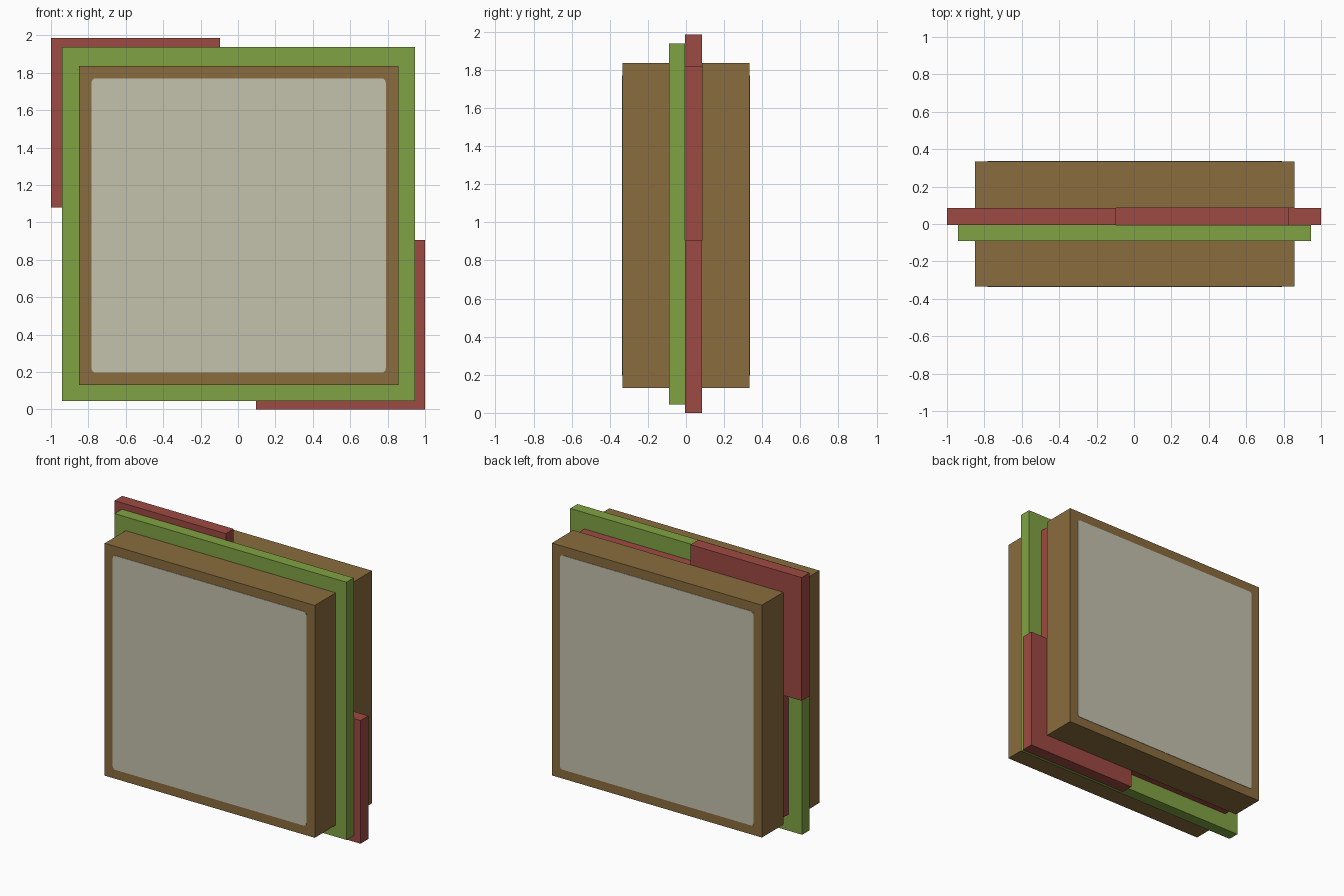
import bpy, bmesh, math

if "Cube" in bpy.data.objects:
    bpy.data.objects.remove(bpy.data.objects["Cube"])


def material(name, rgb):
    lin = [((c / 255 + 0.055) / 1.055) ** 2.4 for c in rgb]
    m = bpy.data.materials.new(name)
    m.diffuse_color = (*lin, 1)
    m.use_nodes = True
    m.node_tree.nodes["Principled BSDF"].inputs["Base Color"].default_value = m.diffuse_color
    return m


brown = material("brown", (138, 108, 61))
cream = material("pale cream", (196, 194, 174))
green = material("green", (128, 162, 67))
red = material("brick red", (158, 74, 66))


def slab(name, outline, y0, y1, mat):
    """Extrude an x-z outline from y0 to y1."""
    bm = bmesh.new()
    face = bm.faces.new([bm.verts.new((x, y0, z)) for x, z in outline])
    ext = bmesh.ops.extrude_face_region(bm, geom=[face])
    for v in ext["geom"]:
        if isinstance(v, bmesh.types.BMVert):
            v.co.y = y1
    bmesh.ops.recalc_face_normals(bm, faces=bm.faces)
    me = bpy.data.meshes.new(name)
    bm.to_mesh(me)
    bm.free()
    me.materials.append(mat)
    ob = bpy.data.objects.new(name, me)
    bpy.context.collection.objects.link(ob)
    return ob


def rect(x0, x1, z0, z1, r=0.0, steps=4):
    """Rectangle outline, optionally with rounded corners."""
    if r == 0:
        return [(x0, z0), (x1, z0), (x1, z1), (x0, z1)]
    centres = [(x1 - r, z1 - r), (x0 + r, z1 - r), (x0 + r, z0 + r), (x1 - r, z0 + r)]
    pts = []
    for i, (cx, cz) in enumerate(centres):
        for s in range(steps + 1):
            a = math.pi / 2 * (i + s / steps)
            pts.append((cx + r * math.cos(a), cz + r * math.sin(a)))
    return pts


# Front and back casings, each with an inset-looking pale panel
for side, sign, inner in (("front", -1, 0.09), ("back", 1, 0.085)):
    slab(side + "_casing", rect(-0.85, 0.857, 0.13, 1.837), sign * inner, sign * 0.333, brown)
    slab(side + "_panel", rect(-0.783, 0.79, 0.197, 1.77, 0.022), sign * 0.331, sign * 0.336, cream)

# Green plate between the casings
slab("green_plate", rect(-0.94, 0.945, 0.045, 1.938), -0.09, -0.006, green)

# Red plate: square core with raised opposite corners (half-turn symmetric)
half = [(-0.83, 1.08), (-1.0, 1.08), (-1.0, 1.985), (-0.095, 1.985), (-0.095, 1.818), (0.83, 1.818)]
slab("red_corner_plate", half + [(-x, 1.985 - z) for x, z in half], -0.006, 0.085, red)
